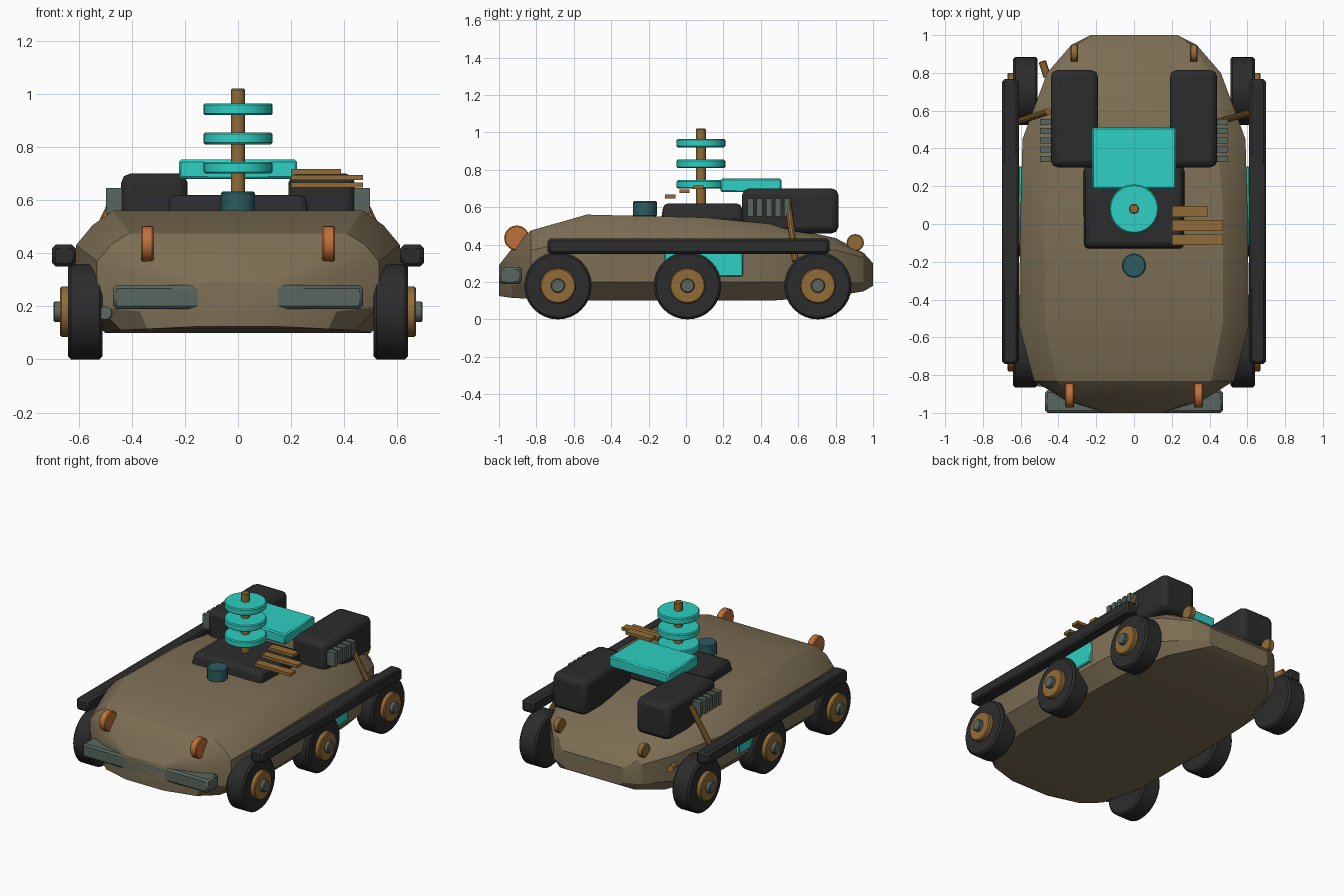
import bpy, bmesh, math
from mathutils import Vector, Matrix

if "Cube" in bpy.data.objects:
    bpy.data.objects.remove(bpy.data.objects["Cube"])


def srgb(r, g, b):
    f = lambda c: (c / 255 / 12.92) if c < 11 else ((c / 255 + 0.055) / 1.055) ** 2.4
    return (f(r), f(g), f(b), 1)


def material(name, *rgb):
    m = bpy.data.materials.new(name)
    m.diffuse_color = srgb(*rgb)
    m.use_nodes = True
    m.node_tree.nodes["Principled BSDF"].inputs["Base Color"].default_value = m.diffuse_color
    return m


OLIVE = material("olive_hull", 124, 110, 84)
BLACK = material("charcoal", 44, 44, 44)
TURQ = material("turquoise", 46, 208, 194)
BROWN = material("bronze", 146, 108, 54)
ORANGE = material("copper_orange", 190, 112, 58)
GREY = material("grey_green", 90, 102, 94)
TEAL = material("dark_teal", 44, 92, 96)


def finish(name, bm, mat, bevel=0.0, segments=1, angle=30):
    bmesh.ops.recalc_face_normals(bm, faces=bm.faces[:])
    me = bpy.data.meshes.new(name)
    bm.to_mesh(me)
    bm.free()
    for p in me.polygons:
        p.use_smooth = True
    me.set_sharp_from_angle(angle=math.radians(angle))
    me.materials.append(mat)
    ob = bpy.data.objects.new(name, me)
    bpy.context.collection.objects.link(ob)
    if bevel:
        mod = ob.modifiers.new("bevel", "BEVEL")
        mod.width, mod.segments = bevel, segments
        mod.limit_method, mod.angle_limit = "ANGLE", math.radians(40)
    return ob


def box(name, x0, x1, y0, y1, z0, z1, mat, bevel=0.0, segments=1, taper=0.0):
    bm = bmesh.new()
    bmesh.ops.create_cube(bm, size=1)
    c = Vector(((x0 + x1) / 2, (y0 + y1) / 2, (z0 + z1) / 2))
    for v in bm.verts:
        inset = taper if v.co.z > 0 else 0
        v.co = Vector((v.co.x * (x1 - x0 - 2 * inset), v.co.y * (y1 - y0 - 2 * inset),
                       v.co.z * (z1 - z0))) + c
    return finish(name, bm, mat, bevel, segments)


def rod(name, a, b, r, mat, sides=20, bevel=0.0):
    a, b = Vector(a), Vector(b)
    bm = bmesh.new()
    bmesh.ops.create_cone(bm, cap_ends=True, segments=sides, radius1=r, radius2=r,
                          depth=(b - a).length)
    q = (b - a).to_track_quat("Z", "Y").to_matrix().to_4x4()
    bmesh.ops.transform(bm, matrix=Matrix.Translation((a + b) / 2) @ q, verts=bm.verts)
    return finish(name, bm, mat, bevel)


# Hull lofted from stations: y, bottom (w, z), side (w, low z, high z), top (w, z)
stations = [
    (-1.00, .14, .125, .15, .17, .26, .13, .29),
    (-0.93, .34, .115, .37, .18, .31, .29, .38),
    (-0.83, .44, .11, .53, .20, .37, .41, .475),
    (-0.53, .50, .10, .61, .20, .43, .47, .56),
    (0.10, .50, .10, .60, .20, .43, .47, .545),
    (0.45, .49, .10, .59, .20, .41, .44, .51),
    (0.80, .40, .125, .46, .20, .37, .35, .435),
    (0.95, .28, .15, .33, .20, .33, .26, .355),
    (1.00, .20, .18, .23, .20, .28, .20, .30),
]
bm = bmesh.new()
rings = []
for y, wb, zb, ws, zl, zu, wt, zt in stations:
    half = [(wb, zb), (ws, zl), (ws, zu), ((ws + wt) / 2 + .008, (zu + zt) / 2 + .01), (wt, zt)]
    pts = half + [(-x, z) for x, z in reversed(half)]
    rings.append([bm.verts.new((x, y, z)) for x, z in pts])
for r0, r1 in zip(rings, rings[1:]):
    n = len(r0)
    for i in range(n):
        j = (i + 1) % n
        bm.faces.new((r0[i], r0[j], r1[j], r1[i]))
bm.faces.new(rings[0])
bm.faces.new(rings[-1])
finish("hull", bm, OLIVE, angle=22)

# Front bumper
box("front_bumper", -.47, .47, -1.0, -.88, .19, .28, GREY, .012)

for s, side in ((-1, "left"), (1, "right")):
    def sbox(name, xa, xb, *rest, **kw):
        box(f"{side}_{name}", min(s * xa, s * xb), max(s * xa, s * xb), *rest, **kw)

    # Wheels with hubs and caps
    for y, place in ((-.685, "front"), (.008, "middle"), (.705, "rear")):
        z = .18
        pre = f"{side}_{place}"
        rod(pre + "_tyre", (s * .51, y, z), (s * .64, y, z), .18, BLACK, 32, .012)
        rod(pre + "_hub", (s * .60, y, z), (s * .67, y, z), .095, BROWN, 24, .006)
        rod(pre + "_cap", (s * .64, y, z), (s * .695, y, z), .038, GREY, 16, .005)
    # Side rail, side panel and engine pod
    sbox("rail", .61, .70, -.74, .767, .35, .432, BLACK, bevel=.014)
    sbox("side_panel", .56, .612, -.115, .305, .23, .41, TURQ, bevel=.005)
    sbox("engine_pod", .19, .44, .30, .815, .46, .70, BLACK, bevel=.035, segments=2)
    # Vent slats
    for i in range(5):
        y = .345 + i * .049
        sbox(f"vent_slat_{i + 1}", .42, .497, y - .016, y + .016, .55, .645, GREY)
    # Lamps
    rod(f"{side}_front_lamp", (s * .317, -.905, .435), (s * .365, -.905, .435),
        .067, ORANGE, 24, .006)
    rod(f"{side}_rear_lamp", (s * .297, .905, .41), (s * .335, .905, .41),
        .046, BROWN, 20, .005)
    # Strut from pod to hull side
    rod(f"{side}_strut", (s * .455, .57 - s * .025, .625), (s * .605, .565 + s * .02, .31),
        .018, BROWN, 10)

# Small exhaust at the rear left and peg at the front left
rod("rear_exhaust", (-.485, .86, .31), (-.46, .78, .30), .02, BROWN, 12)
rod("front_peg", (-.50, -.86, .175), (-.49, -.78, .175), .025, GREY, 12)

# Deck base, raised plate and periscope
box("deck_base", -.27, .27, -.135, .31, .52, .62, BLACK, .025, 2, taper=.015)
box("raised_plate", -.222, .222, .185, .51, .68, .752, TURQ, .008)
rod("periscope", (0, -.22, .55), (0, -.22, .632), .064, TEAL, 20, .006)

# Mast with three discs
rod("mast", (0, .08, .60), (0, .08, 1.02), .027, BROWN, 14, .005)
for i, z in enumerate((.722, .832, .942)):
    rod(f"mast_disc_{i + 1}", (0, .08, z - .022), (0, .08, z + .022), .13, TURQ, 24, .006)

# Three flat side bars
for i, (x1, y, z) in enumerate(((.47, -.083, .657), (.47, -.008, .685), (.388, .066, .707))):
    box(f"side_bar_{i + 1}", .20, x1, y - .028, y + .028, z - .01, z + .01, BROWN)
